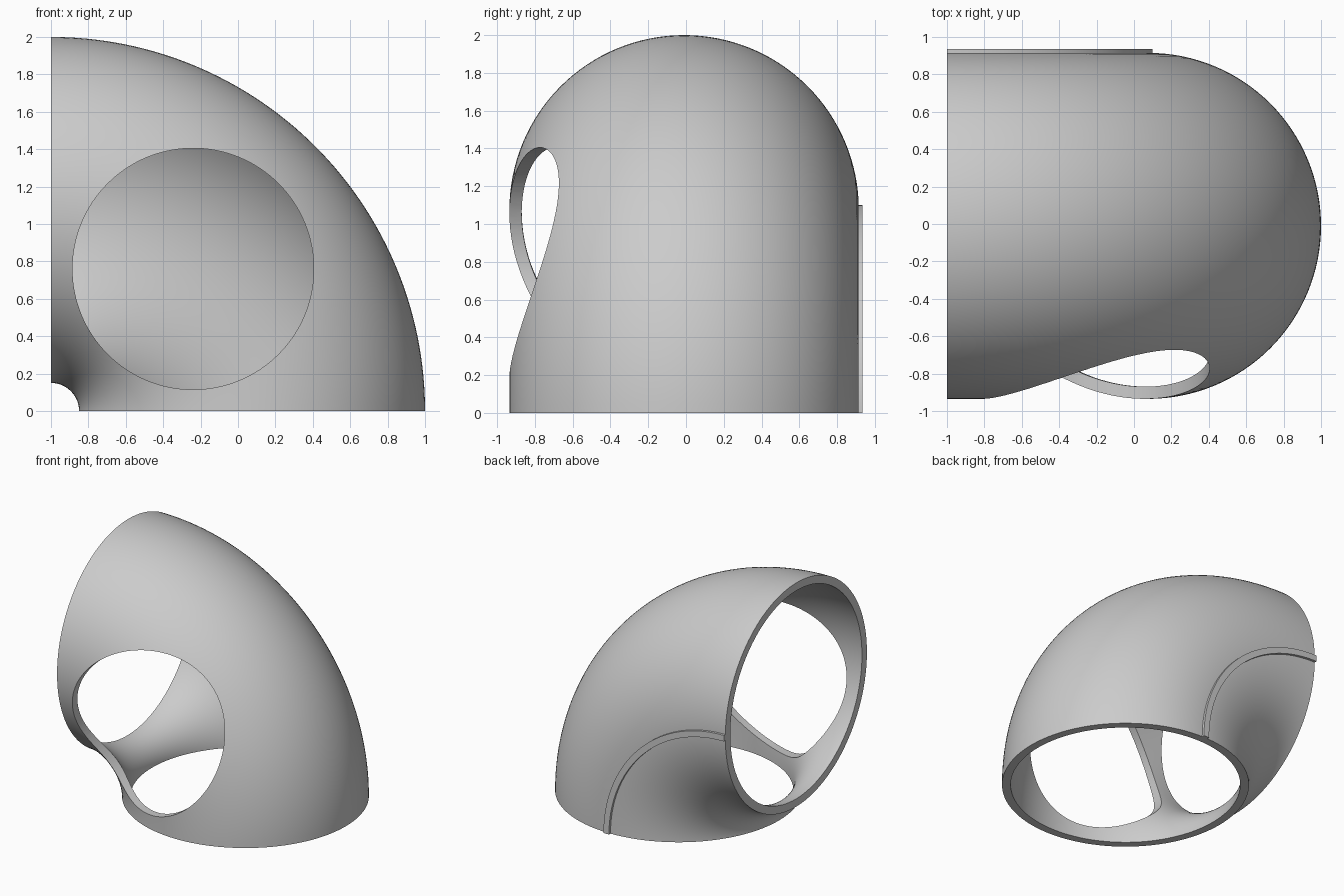
import bpy, bmesh
from math import sin, cos, pi

if "Cube" in bpy.data.objects:
    bpy.data.objects.remove(bpy.data.objects["Cube"])

AXIS_X, CY = -1.0, -0.01       # bend axis runs along y at x = -1, z = 0
BEND, OUTER, INNER = 1.075, 0.925, 0.86


def circle(r, n=128):
    return [(BEND + r * cos(2 * pi * i / n), CY + r * sin(2 * pi * i / n)) for i in range(n)]


def sweep(name, loops, steps=64):
    """Sweep closed section loops (radius, y) a quarter turn about the bend axis."""
    bm = bmesh.new()
    rings = []
    for loop in loops:
        n = len(loop)
        grid = []
        for s in range(steps + 1):
            a = pi / 2 * s / steps
            grid.append([bm.verts.new((AXIS_X + r * cos(a), y, r * sin(a))) for r, y in loop])
        for g, h in zip(grid, grid[1:]):
            for i in range(n):
                j = (i + 1) % n
                bm.faces.new((g[i], g[j], h[j], h[i]))
        rings.append(grid)
    for end in (0, -1):
        if len(rings) == 1:
            bm.faces.new(rings[0][end])
        else:
            a, b = rings[0][end], rings[1][end]
            for i in range(len(a)):
                j = (i + 1) % len(a)
                bm.faces.new((a[i], a[j], b[j], b[i]))
    bmesh.ops.recalc_face_normals(bm, faces=bm.faces)
    mesh = bpy.data.meshes.new(name)
    bm.to_mesh(mesh)
    bm.free()
    obj = bpy.data.objects.new(name, mesh)
    bpy.context.collection.objects.link(obj)
    return obj


def select(obj):
    bpy.ops.object.select_all(action='DESELECT')
    obj.select_set(True)
    bpy.context.view_layer.objects.active = obj


# Hollow quarter-bend pipe
pipe = sweep("pipe_elbow", [circle(OUTER), circle(INNER)])

# Round window through the front wall only
bpy.ops.mesh.primitive_cylinder_add(vertices=128, radius=0.645, depth=1.2,
                                    location=(-0.24, -0.7, 0.76), rotation=(pi / 2, 0, 0))
cutter = bpy.context.object
cutter.name = "window_cutter"
cutter.hide_render = True
select(pipe)
mod = pipe.modifiers.new("window", 'BOOLEAN')
mod.operation = 'DIFFERENCE'
mod.solver = 'EXACT'
mod.object = cutter
bpy.ops.object.modifier_apply(modifier=mod.name)
bpy.data.objects.remove(cutter)

# Raised seam rib along the back
rib = sweep("back_seam_rib", [[(1.05, 0.89), (1.10, 0.89), (1.10, 0.935), (1.05, 0.935)]])

for obj in (pipe, rib):
    select(obj)
    bpy.ops.object.shade_smooth_by_angle(angle=pi / 6)
